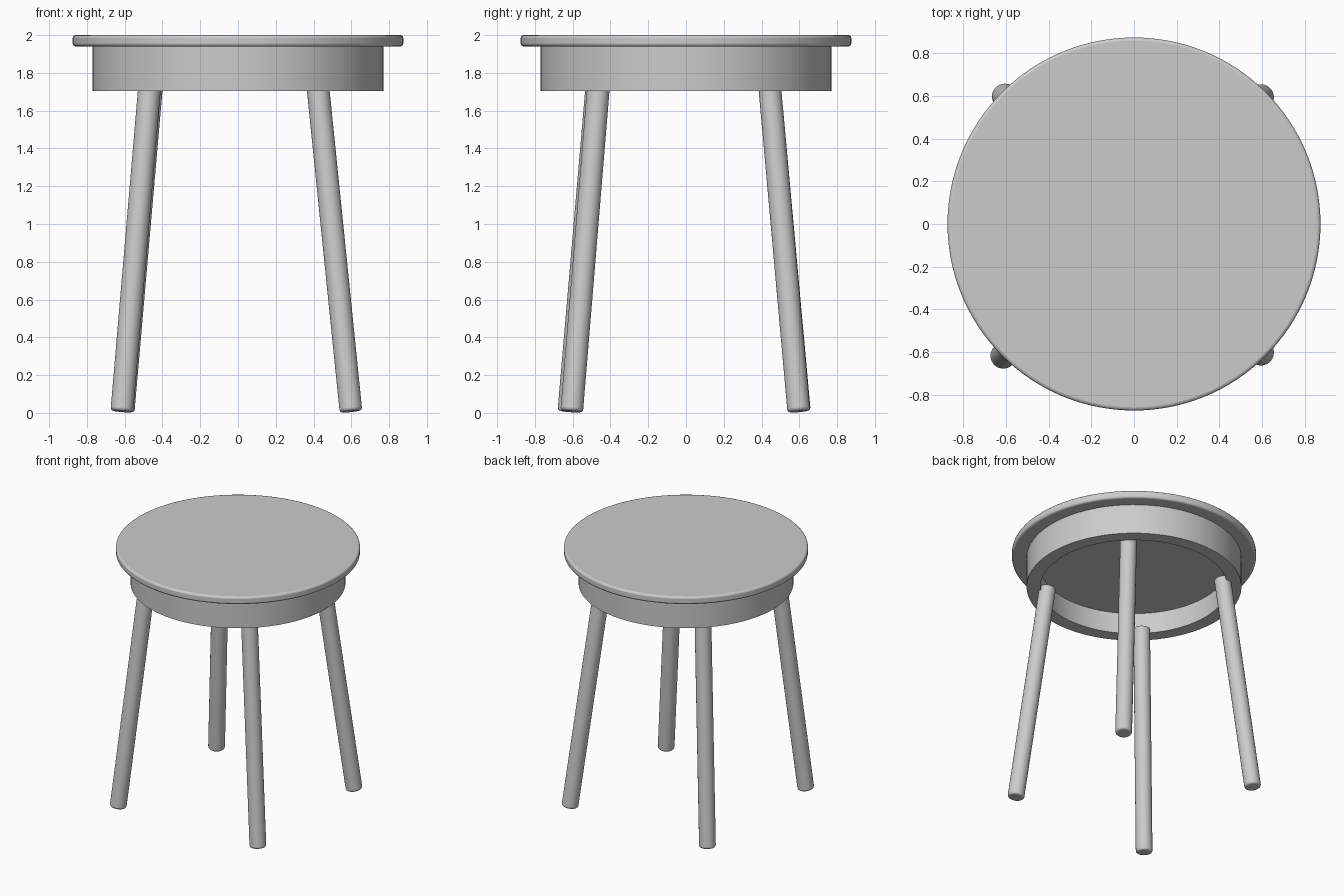
import bpy, bmesh, math
from mathutils import Vector

if "Cube" in bpy.data.objects:
    bpy.data.objects.remove(bpy.data.objects["Cube"])


def finish(obj, name):
    obj.name = name
    bpy.ops.object.select_all(action='DESELECT')
    obj.select_set(True)
    bpy.context.view_layer.objects.active = obj
    bpy.ops.object.shade_smooth_by_angle(angle=math.radians(35))


def lathe(name, profile, steps=96):
    """Spin an (r, z) profile around the z axis."""
    bm = bmesh.new()
    verts = [bm.verts.new((r, 0, z)) for r, z in profile]
    edges = [bm.edges.new(pair) for pair in zip(verts, verts[1:])]
    bmesh.ops.spin(bm, geom=verts + edges, cent=(0, 0, 0), axis=(0, 0, 1),
                   angle=math.tau, steps=steps)
    bmesh.ops.remove_doubles(bm, verts=bm.verts, dist=1e-4)
    bmesh.ops.recalc_face_normals(bm, faces=bm.faces)
    mesh = bpy.data.meshes.new(name)
    bm.to_mesh(mesh)
    bm.free()
    obj = bpy.data.objects.new(name, mesh)
    bpy.context.collection.objects.link(obj)
    finish(obj, name)
    return obj


def rounded_rod(name, radius, start, end, bevel, sides):
    """Cylinder between two points with softened ends."""
    a, b = Vector(start), Vector(end)
    bpy.ops.mesh.primitive_cylinder_add(vertices=sides, radius=radius,
                                        depth=(b - a).length, location=(a + b) / 2)
    obj = bpy.context.object
    obj.rotation_euler = (b - a).to_track_quat('Z', 'Y').to_euler()
    finish(obj, name)
    mod = obj.modifiers.new("soft_edges", 'BEVEL')
    mod.width = bevel
    mod.segments = 3
    mod.limit_method = 'ANGLE'
    mod.angle_limit = math.radians(40)
    return obj


# Thin round top with softened rim
rounded_rod("seat", 0.875, (0, 0, 1.94), (0, 0, 2.0), 0.015, 128)

# Deep ring under the seat, hollow below
lathe("apron", [(0, 1.945), (0.77, 1.945), (0.77, 1.705),
                (0.67, 1.705), (0.67, 1.87), (0, 1.87)])

# Four splayed legs: foot x, y then position where each meets the apron
legs = {
    "front_left_leg": ((-0.615, -0.62), (-0.470, -0.474)),
    "front_right_leg": ((0.598, -0.605), (0.425, -0.465)),
    "back_right_leg": ((0.598, 0.597), (0.425, 0.445)),
    "back_left_leg": ((-0.608, 0.600), (-0.460, 0.445)),
}
for name, (foot, top) in legs.items():
    lower = Vector((*foot, 0.008))
    upper = Vector((*top, 1.705))
    direction = (upper - lower) / (upper.z - lower.z)
    rounded_rod(name, 0.06, lower, lower + direction * 1.735, 0.015, 32)
